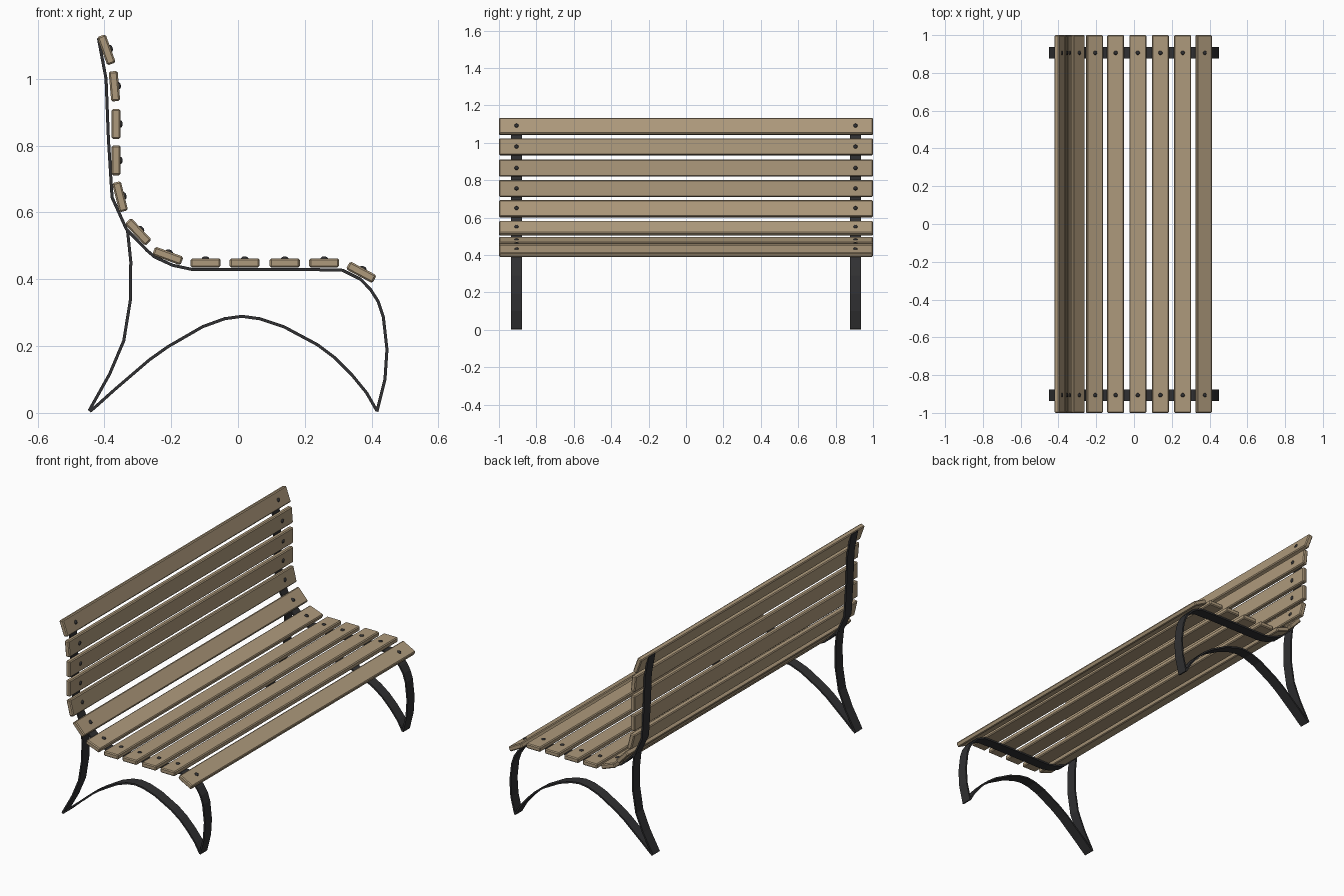
import bpy, bmesh
from math import radians
from mathutils import Vector, Matrix

if "Cube" in bpy.data.objects:
    bpy.data.objects.remove(bpy.data.objects["Cube"])


def material(name, rgb):
    m = bpy.data.materials.new(name)
    m.diffuse_color = (*rgb, 1)
    m.use_nodes = True
    m.node_tree.nodes["Principled BSDF"].inputs["Base Color"].default_value = m.diffuse_color
    return m


WOOD = material("wood", (0.42, 0.32, 0.20))
IRON = material("iron", (0.03, 0.03, 0.032))
STRAP_Y, STRAP_W, STRAP_T = 0.906, 0.06, 0.009
SLAT_W, SLAT_T = 0.09, 0.027


def finish(name, bm, mat):
    bmesh.ops.recalc_face_normals(bm, faces=bm.faces)
    me = bpy.data.meshes.new(name)
    bm.to_mesh(me)
    bm.free()
    me.materials.append(mat)
    ob = bpy.data.objects.new(name, me)
    bpy.context.collection.objects.link(ob)
    return ob


def strap(name, pts, y):
    """Flat iron bar swept along an x-z polyline with mitred joints."""
    bm = bmesh.new()
    p = [Vector(q) for q in pts]
    rings = []
    for i, c in enumerate(p):
        d0 = (c - p[max(i - 1, 0)]).normalized()
        d1 = (p[min(i + 1, len(p) - 1)] - c).normalized()
        d = (d0 + d1).normalized()
        ref = d1 if d1.length > 0 else d0
        n = Vector((-d.y, d.x)) * (STRAP_T / 2 / max(d.dot(ref), 0.5))
        ring = []
        for s, w in ((1, -1), (1, 1), (-1, 1), (-1, -1)):
            q = c + n * s
            ring.append(bm.verts.new((q.x, y + w * STRAP_W / 2, max(q.y, 0))))
        rings.append(ring)
    for a, b in zip(rings, rings[1:]):
        for k in range(4):
            bm.faces.new((a[k], a[(k + 1) % 4], b[(k + 1) % 4], b[k]))
    bm.faces.new(rings[0])
    bm.faces.new(rings[-1][::-1])
    return finish(name, bm, IRON)


# iron frame profiles (x, z)
seat_path = [(-.418, 1.122), (-.395, 1.0), (-.388, .82), (-.377, .645), (-.334, .55),
             (-.272, .486), (-.25, .467), (-.196, .442), (-.14, .43), (.18, .43),
             (.313, .427), (.367, .4), (.397, .369), (.42, .333), (.435, .288),
             (.446, .19), (.44, .10), (.416, .004)]
arch_path = [(.416, .006), (.385, .06), (.34, .115), (.29, .165), (.238, .204),
             (.137, .258), (.064, .282), (.012, .289), (-.04, .282), (-.106, .258),
             (-.21, .198), (-.265, .159), (-.37, .069), (-.428, .017), (-.444, .004)]
rear_path = [(-.446, .006), (-.384, .117), (-.342, .216), (-.322, .339), (-.321, .453),
             (-.331, .548)]
for side, s in (("left", -1), ("right", 1)):
    strap("seat_and_back_strap_" + side, seat_path, s * STRAP_Y)
    strap("arch_strap_" + side, arch_path, s * STRAP_Y)
    strap("rear_leg_" + side, rear_path, s * STRAP_Y)

# slats: centre x, centre z, downward tilt in degrees
slats = [(-.394, 1.087, 70), (-.370, .978, 85), (-.365, .865, 90), (-.365, .756, 90),
         (-.353, .647, 76), (-.299, .542, 47), (-.210, .470, 20), (-.097, .449, 0),
         (.020, .449, 0), (.140, .449, 0), (.258, .449, 0), (.369, .421, 28)]
for i, (x, z, tilt) in enumerate(slats, 1):
    place = Matrix.Translation((x, 0, z)) @ Matrix.Rotation(radians(tilt), 4, 'Y')
    bm = bmesh.new()
    bmesh.ops.create_cube(bm, size=1, matrix=Matrix.Diagonal((SLAT_W, 2, SLAT_T, 1)))
    bmesh.ops.bevel(bm, geom=bm.edges[:], offset=0.005, segments=1, affect='EDGES')
    ob = finish(f"slat_{i:02d}", bm, WOOD)
    ob.matrix_world = place

    # domed bolt heads, one over each strap
    bm = bmesh.new()
    for s in (-1, 1):
        bmesh.ops.create_uvsphere(
            bm, u_segments=12, v_segments=6, radius=1,
            matrix=Matrix.Translation((0, s * STRAP_Y, SLAT_T / 2)) @ Matrix.Diagonal((.011, .011, .006, 1)))
    ob = finish(f"slat_bolts_{i:02d}", bm, IRON)
    ob.data.shade_smooth()
    ob.matrix_world = place
